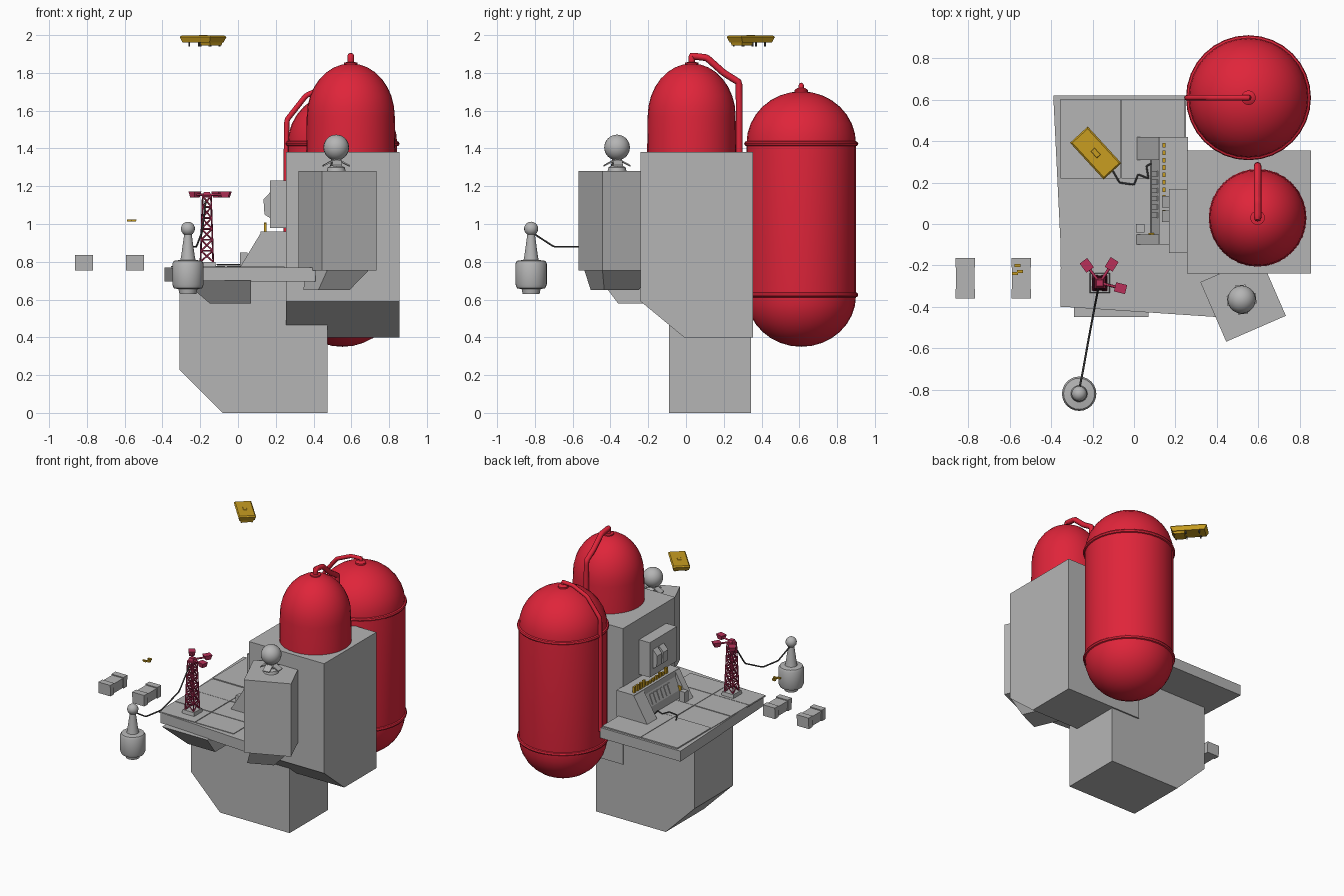
import bpy, bmesh, math, random
from mathutils import Vector, Matrix

random.seed(4)
cube = bpy.data.objects.get("Cube")
if cube:
    bpy.data.objects.remove(cube)


def material(name, rgb):
    m = bpy.data.materials.new(name)
    m.use_nodes = True
    m.diffuse_color = (*rgb, 1)
    m.node_tree.nodes["Principled BSDF"].inputs["Base Color"].default_value = (*rgb, 1)
    return m


GREY = material("concrete grey", (0.46, 0.46, 0.46))
RED = material("tank red", (0.74, 0.018, 0.042))
YELLOW = material("machine yellow", (0.58, 0.34, 0.015))
CRIMSON = material("pylon crimson", (0.48, 0.03, 0.1))
DARK = material("cable grey", (0.08, 0.08, 0.08))


def finish(name, bm, mat, smooth=False):
    bmesh.ops.remove_doubles(bm, verts=bm.verts, dist=0.0001)
    bmesh.ops.recalc_face_normals(bm, faces=bm.faces)
    mesh = bpy.data.meshes.new(name)
    bm.to_mesh(mesh)
    bm.free()
    mesh.materials.append(mat)
    ob = bpy.data.objects.new(name, mesh)
    bpy.context.collection.objects.link(ob)
    if smooth:
        activate(ob)
        bpy.ops.object.shade_smooth_by_angle(angle=math.radians(35))
    return ob


def activate(ob):
    for other in bpy.context.selected_objects:
        other.select_set(False)
    ob.select_set(True)
    bpy.context.view_layer.objects.active = ob


def prism(name, outline, axis, lo, hi, mat=GREY):
    """Extrude a 2D outline along one axis; outline uses the other two axes in order."""
    bm = bmesh.new()

    def place(p, d):
        c = list(p)
        c.insert("xyz".index(axis), d)
        return bm.verts.new(c)
    a = [place(p, lo) for p in outline]
    b = [place(p, hi) for p in outline]
    bm.faces.new(a)
    bm.faces.new(b)
    for i in range(len(a)):
        j = (i + 1) % len(a)
        bm.faces.new((a[i], a[j], b[j], b[i]))
    return finish(name, bm, mat)


def taper(name, centre, low, high, z0, z1, mat=GREY, turn=0, shift=(0, 0)):
    """Box with different bottom and top sizes, turned about its centre."""
    bm = bmesh.new()
    bmesh.ops.create_cube(bm, size=1)
    for v in bm.verts:
        top = v.co.z > 0
        s, off = (high, (0, 0)) if top else (low, shift)
        v.co = (v.co.x * s[0] + off[0], v.co.y * s[1] + off[1], z1 if top else z0)
    bm.transform(Matrix.Translation((*centre, 0)) @ Matrix.Rotation(math.radians(turn), 4, "Z"))
    return finish(name, bm, mat)


def box(name, x, y, z, mat=GREY):
    size = (x[1] - x[0], y[1] - y[0])
    return taper(name, (sum(x) / 2, sum(y) / 2), size, size, *z, mat)


def lathe(name, centre, profile, mat, steps=32):
    bm = bmesh.new()
    vs = [bm.verts.new((r, 0, z)) for r, z in profile]
    es = [bm.edges.new(pair) for pair in zip(vs, vs[1:])]
    bmesh.ops.spin(bm, geom=vs + es, cent=(0, 0, 0), axis=(0, 0, 1), angle=math.tau, steps=steps)
    bm.transform(Matrix.Translation((*centre, 0)))
    return finish(name, bm, mat, True)


def arc(radius, base, height, steps=8):
    """Quarter ellipse from the rim up (or down) to the axis."""
    t = [math.pi / 2 * i / steps for i in range(steps + 1)]
    return [(radius * math.cos(a), base + height * math.sin(a)) for a in t]


def tubes(name, paths, radius, mat, res=0, smooth_path=False):
    cu = bpy.data.curves.new(name, "CURVE")
    cu.dimensions, cu.bevel_depth, cu.bevel_resolution = "3D", radius, res
    cu.use_fill_caps = True
    for path in paths:
        if smooth_path:
            s = cu.splines.new("NURBS")
            s.order_u, s.use_endpoint_u, s.resolution_u = 3, True, 8
        else:
            s = cu.splines.new("POLY")
        s.points.add(len(path) - 1)
        for p, co in zip(s.points, path):
            p.co = (*co, 1)
    cu.materials.append(mat)
    ob = bpy.data.objects.new(name, cu)
    bpy.context.collection.objects.link(ob)
    activate(ob)
    bpy.ops.object.convert(target="MESH")
    if res:
        bpy.ops.object.shade_smooth_by_angle(angle=math.radians(50))


# Pedestal, tower and deck
prism("pedestal", [(-0.31, 0.7), (-0.31, 0.23), (-0.08, 0), (0.475, 0), (0.475, 0.7)], "y", -0.09, 0.345)
prism("tower", [(-0.24, 0.59), (-0.01, 0.4), (0.355, 0.4), (0.355, 1.38), (-0.24, 1.38)], "x", 0.255, 0.855)
prism("deck", [(-0.39, 0.62), (-0.34, -0.4), (0.41, -0.45), (0.41, 0.3), (0.25, 0.3), (0.25, 0.62)],
      "z", 0.695, 0.77)
rows, cols = (-0.4, -0.21, 0, 0.22, 0.61), (-0.355, -0.06, 0.25)
for y0, y1 in zip(rows, rows[1:]):
    for x0, x1 in zip(cols, cols[1:]):
        box("deck_tile", (x0, x1 - 0.005), (y0, y1 - 0.005), (0.765, 0.774 + random.random() * 0.005))
taper("deck_bracket", (-0.11, -0.27), (0.22, 0.18), (0.36, 0.36), 0.58, 0.7, shift=(0.07, 0))

# Front turret with a ball finial on four petals
turret = (0.527, -0.362)
taper("front_turret", turret, (0.314, 0.314), (0.314, 0.314), 0.755, 1.28, turn=23.5)
taper("turret_foot", turret, (0.18, 0.2), (0.24, 0.28), 0.65, 0.756, turn=23.5, shift=(-0.06, 0.01))
ball = (0.52, -0.365)
lathe("finial_neck", ball, [(0, 1.27), (0.05, 1.28), (0.045, 1.3), (0.025, 1.31), (0.02, 1.36)], GREY, 16)
lathe("finial_ball", ball, arc(0.068, 1.405, -0.068)[::-1] + arc(0.068, 1.405, 0.068)[1:], GREY, 20)
for k in range(4):
    petal = prism("finial_petal", [(0.01, 1.335), (0.07, 1.305), (0.07, 1.312), (0.01, 1.345)], "y", -0.025, 0.025)
    petal.matrix_world = Matrix.Translation((*ball, 0)) @ Matrix.Rotation(math.pi / 2 * k + 0.1, 4, "Z")

# Red tanks, rings and pipes
small, large = (0.597, 0.03), (0.553, 0.61)
lathe("small_tank", small, [(0.236, 1.37)] + arc(0.233, 1.57, 0.28), RED)
lathe("large_tank", large, arc(0.29, 0.62, -0.27)[::-1] + arc(0.29, 1.425, 0.277), RED)
for z in (0.625, 1.425):
    ring = [(0.288 + 0.014 * math.cos(a), z + 0.014 * math.sin(a)) for a in
            [math.tau * i / 8 for i in range(9)]]
    lathe("tank_ring", large, ring, RED)
lathe("large_tank_cap", large, [(0.035, 1.68), (0.035, 1.71), (0.02, 1.72), (0, 1.72)], RED, 16)
lathe("small_tank_cap", small, [(0.035, 1.83), (0.035, 1.855), (0, 1.86)], RED, 16)
x, y = small
tubes("small_tank_pipe", [[(x, y, 1.82), (x, y, 1.89), (x, y + 0.08, 1.88), (x, 0.2, 1.8), (x, 0.28, 1.75),
      (x, 0.282, 1.62), (x, 0.282, 1.37)]], 0.018, RED, 2, True)
x, y = large
tubes("large_tank_pipe", [[(x, y, 1.68), (x, y, 1.735), (x - 0.08, y, 1.73), (0.36, y, 1.68), (0.258, y, 1.55),
      (0.256, y, 1.38), (0.256, y, 0.74)]], 0.014, RED, 2, True)

# Control console against the tower
box("console_back", (0.12, 0.26), (-0.1, 0.42), (0.77, 0.96))
for y0, y1 in ((0.31, 0.42), (-0.1, -0.05)):
    prism("console_wing", [(0.01, 0.77), (0.125, 0.96), (0.17, 0.96), (0.17, 0.77)], "y", y0, y1)
prism("console_slope", [(0.08, 0.77), (0.085, 0.83), (0.125, 0.93), (0.125, 0.77)], "y", -0.05, 0.31)
for i in range(6):
    y = 0.03 + i * 0.04
    prism("console_key", [(0.084, 0.84), (0.11, 0.905), (0.118, 0.905), (0.092, 0.84)], "y", y, y + 0.025)
box("wing_stripe", (0.07, 0.11), (-0.05, -0.044), (0.8, 0.86), YELLOW)
for i in range(11):
    y = 0.01 + i * 0.036
    box("console_lever", (0.138, 0.152), (y, y + 0.022), (0.955, 0.975 + random.random() * 0.035), YELLOW)
box("console_stool", (0.01, 0.05), (-0.04, 0), (0.77, 0.85))
box("wall_panel", (0.17, 0.26), (-0.14, 0.17), (0.98, 1.23))
for y0 in (0.01, 0.08):
    prism("panel_monitor", [(0.14, 1.05), (0.135, 1.13), (0.172, 1.17), (0.172, 1.03)], "y", y0, y0 + 0.055)

# Lattice pylon with three lamps
px, py = -0.165, -0.285
taper("pylon_plate", (px, py), (0.1, 0.1), (0.09, 0.09), 0.77, 0.8)


def corner(level, k):
    half = 0.034 - 0.002 * level
    a = math.pi / 2 * k + math.pi / 4
    return Vector((px + half * 1.4 * math.cos(a), py + half * 1.4 * math.sin(a), 0.8 + level * 0.058))


struts = [[corner(0, k), corner(6, k)] for k in range(4)]
for n in range(6):
    for k in range(4):
        struts += [[corner(n, k), corner(n + 1, k + 1)], [corner(n, k + 1), corner(n + 1, k)],
                   [corner(n + 1, k), corner(n + 1, k + 1)]]
tubes("pylon_lattice", struts, 0.0045, CRIMSON)
taper("pylon_head", (px, py), (0.05, 0.05), (0.03, 0.03), 1.14, 1.17, CRIMSON)
for lx, ly in ((-0.228, -0.2), (-0.108, -0.195), (-0.065, -0.31)):
    aim = math.degrees(math.atan2(ly - py, lx - px))
    tubes("lamp_arm", [[(px, py, 1.155), (lx, ly, 1.155)]], 0.007, CRIMSON)
    taper("lamp", (lx, ly), (0.035, 0.035), (0.055, 0.045), 1.14, 1.172, CRIMSON, aim)

# Hanging buoy and its cable
buoy = (-0.265, -0.82)
lathe("buoy_body", buoy, [(0, 0.63), (0.045, 0.63), (0.05, 0.655), (0.075, 0.66), (0.083, 0.68), (0.083, 0.79),
      (0.075, 0.805), (0.04, 0.81), (0.036, 0.83), (0.02, 0.945), (0, 0.945)], GREY, 24)
lathe("buoy_ball", buoy, arc(0.037, 0.975, -0.037)[::-1] + arc(0.037, 0.975, 0.037)[1:], GREY, 16)
tubes("buoy_cable", [[(-0.265, -0.8, 0.945), (-0.245, -0.7, 0.88), (-0.22, -0.56, 0.88), (-0.19, -0.4, 0.96),
      (-0.17, -0.3, 1.13)]], 0.005, DARK, 1, True)
tubes("deck_cable", [[(-0.11, 0.27, 0.785), (-0.07, 0.2, 0.785), (0, 0.19, 0.785), (0.02, 0.24, 0.785),
      (0.07, 0.22, 0.785), (0.06, 0.28, 0.785), (0.1, 0.3, 0.785)]], 0.004, DARK, 1, True)

# Floating crates with end bands
for cx in (-0.815, -0.545):
    taper("crate", (cx, -0.262), (0.08, 0.185), (0.088, 0.185), 0.757, 0.828)
    for s in (-1, 1):
        taper("crate_band", (cx, -0.262 + s * 0.075), (0.095, 0.04), (0.095, 0.045), 0.755, 0.835)

# Small yellow drone over the near crate
for dx, dy in ((0, 0.02), (-0.012, -0.02), (0.012, -0.01)):
    taper("mini_drone_part", (-0.563 + dx, -0.22 + dy), (0.022, 0.012), (0.028, 0.014), 1.012, 1.024, YELLOW)

# Large yellow drone with belly pod and legs
drone = Vector((-0.185, 0.343))
along = Vector((0.67, -0.74))
side = Vector((0.74, 0.67))
taper("drone_hull", drone, (0.21, 0.1), (0.24, 0.116), 1.96, 1.99, YELLOW, -47.5)
taper("drone_lid", drone, (0.24, 0.116), (0.225, 0.1), 1.99, 1.998, YELLOW, -47.5)
taper("drone_hatch", drone, (0.05, 0.03), (0.04, 0.022), 1.995, 2, YELLOW, -47.5)
taper("drone_belly", drone + along * 0.065, (0.07, 0.08), (0.08, 0.09), 1.945, 1.965, YELLOW, -47.5)
for a in (-0.07, 0.02, 0.09):
    for b in (-0.035, 0.035):
        lx, ly = drone + along * a + side * b
        tubes("drone_leg", [[(lx, ly, 1.97), (lx, ly, 1.94)]], 0.005, DARK)
